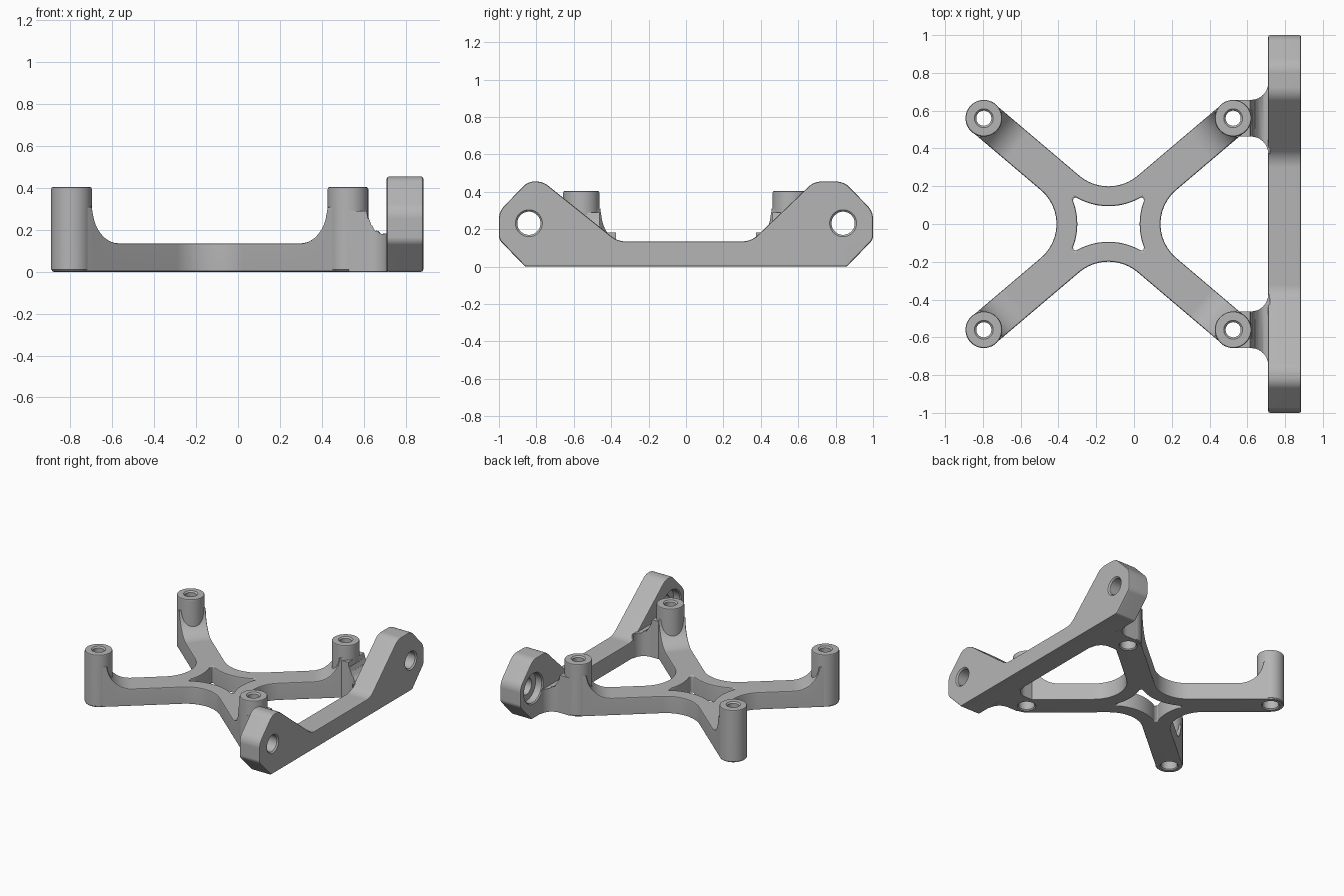
import bpy
import bmesh
from math import sin, cos, pi, radians, degrees, atan2, hypot, sqrt, tan
from mathutils import Matrix, Vector

if "Cube" in bpy.data.objects:
    bpy.data.objects.remove(bpy.data.objects["Cube"])

# Single plain material
GREY = (0.46, 0.46, 0.46, 1)
mat = bpy.data.materials.new("machined grey")
mat.use_nodes = True
mat.diffuse_color = GREY
mat.node_tree.nodes["Principled BSDF"].inputs["Base Color"].default_value = GREY

# Main dimensions
CX = -0.135                      # centre of the cross
PX, PY = 0.66, 0.56              # post offsets from that centre
ARM, POST_R, POST_H = 0.095, 0.097, 0.405
PLATE_H, COVE = 0.135, 0.175
ANGLE = degrees(atan2(PY, PX))
REACH = hypot(PX, PY)
POSTS = [(CX + sx * PX, sy * PY) for sx in (1, -1) for sy in (1, -1)]
ARM_DIRS = [Vector((sx * PX, sy * PY, 0)).normalized() for sx in (1, -1) for sy in (1, -1)]
SIDEWAYS = Matrix(((0, 0, 1, 0), (1, 0, 0, 0), (0, 1, 0, 0), (0, 0, 0, 1)))


def arc(cx, cy, r, a0, a1, n=12):
    steps = [radians(a0 + (a1 - a0) * i / n) for i in range(n + 1)]
    return [(cx + r * cos(a), cy + r * sin(a)) for a in steps]


def rounded(corners, n=8):
    """Polygon of (x, y, radius) corners turned into a filleted outline."""
    out = []
    for i, (x, y, r) in enumerate(corners):
        p = Vector((x, y))
        a = (Vector(corners[i - 1][:2]) - p).normalized()
        b = (Vector(corners[(i + 1) % len(corners)][:2]) - p).normalized()
        half = a.angle(b) / 2
        mid = p + (a + b).normalized() * r / sin(half)
        start = p + a * r / tan(half) - mid
        end = p + b * r / tan(half) - mid
        for k in range(n + 1):
            v = start.lerp(end, k / n).normalized() * r + mid
            out.append((v.x, v.y))
    return out


def make(name, bm):
    bmesh.ops.recalc_face_normals(bm, faces=bm.faces)
    mesh = bpy.data.meshes.new(name)
    bm.to_mesh(mesh)
    bm.free()
    mesh.materials.append(mat)
    obj = bpy.data.objects.new(name, mesh)
    bpy.context.collection.objects.link(obj)
    return obj


def prism(outline, z0, z1):
    bm = bmesh.new()
    face = bm.faces.new([bm.verts.new((x, y, z0)) for x, y in outline])
    side = bmesh.ops.extrude_face_region(bm, geom=[face])["geom"]
    top = [v for v in side if isinstance(v, bmesh.types.BMVert)]
    bmesh.ops.translate(bm, verts=top, vec=(0, 0, z1 - z0))
    return bm


def slice_at(bm, point, normal):
    geom = bm.verts[:] + bm.edges[:] + bm.faces[:]
    bmesh.ops.bisect_plane(bm, geom=geom, plane_co=point, plane_no=normal, dist=0.0001)


def turned(name, rings, matrix=Matrix(), n=48):
    """Solid of revolution from (radius, height) rings."""
    bm = bmesh.new()
    loops = [[bm.verts.new((r * cos(2 * pi * i / n), r * sin(2 * pi * i / n), z))
              for i in range(n)] for r, z in rings]
    for low, high in zip(loops, loops[1:]):
        for i in range(n):
            j = (i + 1) % n
            bm.faces.new((low[i], low[j], high[j], high[i]))
    bm.faces.new(loops[0])
    bm.faces.new(loops[-1])
    bm.transform(matrix)
    return make(name, bm)


def cut(obj, cutter):
    mod = obj.modifiers.new("cut", 'BOOLEAN')
    mod.operation, mod.object, mod.solver = 'DIFFERENCE', cutter, 'EXACT'


def soften(obj):
    mod = obj.modifiers.new("soften", 'BEVEL')
    mod.width, mod.segments = 0.011, 2
    mod.limit_method, mod.angle_limit = 'ANGLE', radians(40)


parts, cutters = [], []

# Cutters for the stepped screw holes in the posts
post_cutters = []
for x, y in POSTS:
    rings = [(0.066, -0.01), (0.066, 0), (0.058, 0.008), (0.058, 0.1), (0.04, 0.1),
             (0.04, POST_H - 0.01), (0.05, POST_H), (0.05, POST_H + 0.02)]
    post_cutters.append(turned("post_hole_cutter", rings, Matrix.Translation((x, y, 0))))

# Cross plate outline: round arm ends joined by large fillets
outline = []
SIDE_C, END_C = (ARM + 0.235) / sin(radians(ANGLE)), (ARM + 0.24) / cos(radians(ANGLE))
for q in range(4):
    turn = 90 * q
    dx, dy = round(cos(radians(turn))), round(sin(radians(turn)))
    c, r, h = (SIDE_C, 0.235, 90 - ANGLE) if q % 2 == 0 else (END_C, 0.24, ANGLE)
    outline += arc(CX + dx * c, dy * c, r, turn + 180 + h, turn + 180 - h)
    a = (ANGLE, 180 - ANGLE, 180 + ANGLE, -ANGLE)[q]
    outline += arc(CX + REACH * cos(radians(a)), REACH * sin(radians(a)), ARM, a - 90, a + 90)
bm = prism(outline, 0, PLATE_H)


# Arms sweep up into the posts with a cove
def cove_height(d):
    inner = 0.053
    if d >= inner + COVE:
        return PLATE_H
    x = min(COVE, inner + COVE - d)
    return PLATE_H + COVE - sqrt(max(0, COVE * COVE - x * x))


centre = Vector((CX, 0, 0))
for direction in ARM_DIRS:
    for k in range(11):
        d = 0.053 + COVE * (1 - sin(k * pi / 20))
        slice_at(bm, centre + direction * (REACH - d), direction)
for v in bm.verts:
    if v.co.z > 0.1:
        v.co.z = cove_height(REACH - max((v.co - centre).dot(a) for a in ARM_DIRS))
plate = make("cross_plate", bm)

# Central window with inward bowed sides
window = []
for q in range(4):
    turn = 90 * q
    dx, dy = round(cos(radians(turn))), round(sin(radians(turn)))
    c, h = (SIDE_C, 22) if q % 2 == 0 else (END_C, 31)
    window += arc(CX + dx * c, dy * c, 0.345, turn + 180 + h, turn + 180 - h)
window_cutter = make("window_cutter", prism(window, -0.1, 0.3))
cutters.append(window_cutter)
cut(plate, window_cutter)
soften(plate)
for c in post_cutters:
    cut(plate, c)
parts.append(plate)

# Posts
for (x, y), c in zip(POSTS, post_cutters):
    rings = [(POST_R - 0.01, 0), (POST_R, 0.01), (POST_R, POST_H - 0.01),
             (POST_R - 0.003, POST_H - 0.003), (POST_R - 0.01, POST_H)]
    name = ("left" if x > 0 else "right") + ("_back" if y > 0 else "_front") + "_post"
    post = turned(name, rings, Matrix.Translation((x, y, 0)))
    cut(post, c)
    parts.append(post)

# Flared connectors between the posts and the side bar
STATIONS = [(0.615, 0.29), (0.625, 0.255), (0.64, 0.222), (0.66, 0.196), (0.685, 0.18), (0.72, 0.183)]
for s, name, c in ((1, "back_connector", post_cutters[0]), (-1, "front_connector", post_cutters[1])):
    flare = [(0.53, 0.463)] + arc(0.62, 0.373, 0.09, 90, 0, 8) + [(0.72, 0.373), (0.72, 0.747)]
    flare += arc(0.62, 0.747, 0.09, 0, -90, 8) + [(0.53, 0.657)]
    bm = prism([(x, y * s) for x, y in flare], 0, PLATE_H)
    for x, z in STATIONS[:-1]:
        slice_at(bm, (x, 0, 0), (1, 0, 0))
    for v in bm.verts:
        if v.co.z > 0.1:
            v.co.z = min(STATIONS, key=lambda p: abs(p[0] - v.co.x))[1]
    connector = make(name, bm)
    soften(connector)
    cut(connector, c)
    parts.append(connector)

# Side bar with two raised lugs
bar_profile = rounded([
    (-0.86, 0, 0.02), (0.86, 0, 0.02), (1, 0.145, 0.05), (1, 0.295, 0.1),
    (0.845, 0.455, 0.1), (0.684, 0.455, 0.1), (0.349, PLATE_H, 0.12),
    (-0.365, PLATE_H, 0.12), (-0.765, 0.455, 0.1), (-0.845, 0.455, 0.08),
    (-1, 0.295, 0.1), (-1, 0.145, 0.05)])
bm = prism(bar_profile, 0.71, 0.885)
bm.transform(SIDEWAYS)
bar = make("side_bar", bm)
soften(bar)
for y in (-0.84, 0.84):
    rings = [(0.118, 0.69), (0.118, 0.71), (0.11, 0.718), (0.11, 0.77), (0.062, 0.77),
             (0.062, 0.875), (0.072, 0.885), (0.072, 0.9)]
    lug = turned("lug_hole_cutter", rings, Matrix.Translation((0, y, 0.232)) @ SIDEWAYS)
    cutters.append(lug)
    cut(bar, lug)
parts.append(bar)

# Bake the modifiers, drop the cutters and shade
graph = bpy.context.evaluated_depsgraph_get()
baked = [bpy.data.meshes.new_from_object(p.evaluated_get(graph)) for p in parts]
for c in cutters + post_cutters:
    bpy.data.objects.remove(c)
for p, mesh in zip(parts, baked):
    p.modifiers.clear()
    p.data = mesh
    bpy.ops.object.select_all(action='DESELECT')
    p.select_set(True)
    bpy.context.view_layer.objects.active = p
    bpy.ops.object.shade_smooth_by_angle(angle=radians(40))
    p.modifiers.new("normals", 'WEIGHTED_NORMAL').keep_sharp = True
